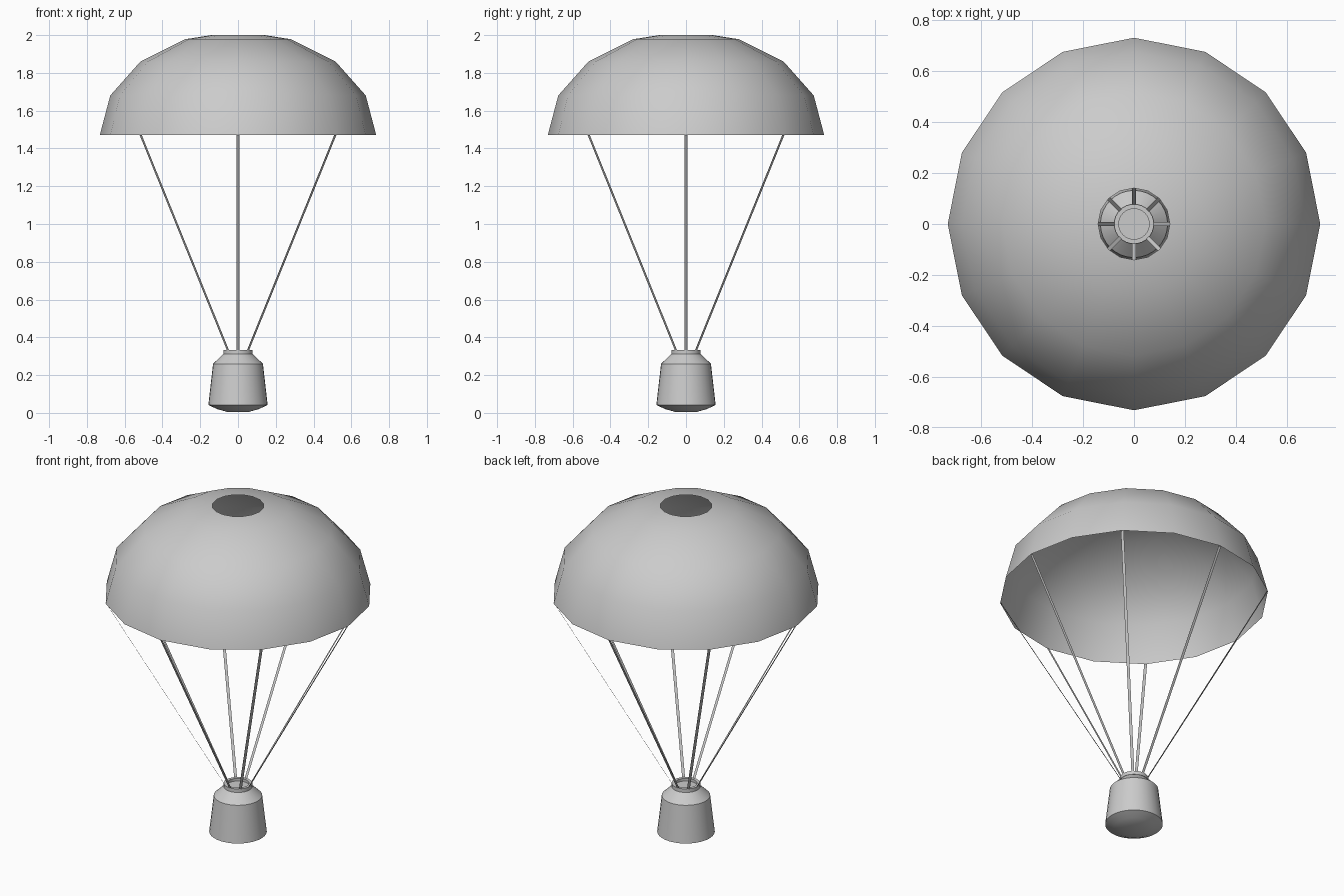
import bpy, bmesh
from math import sin, cos, pi, radians

if "Cube" in bpy.data.objects:
    bpy.data.objects.remove(bpy.data.objects["Cube"])


def finish(name, bm, angle=None, fix_normals=True):
    if fix_normals:
        bmesh.ops.recalc_face_normals(bm, faces=bm.faces[:])
    mesh = bpy.data.meshes.new(name)
    bm.to_mesh(mesh)
    bm.free()
    obj = bpy.data.objects.new(name, mesh)
    bpy.context.collection.objects.link(obj)
    if angle:
        bpy.ops.object.select_all(action='DESELECT')
        obj.select_set(True)
        bpy.context.view_layer.objects.active = obj
        bpy.ops.object.shade_smooth_by_angle(angle=radians(angle))
    return obj


def lathe(name, profile, sides, angle, closed=False, fix_normals=True):
    """Revolve (radius, z) points around the z axis."""
    bm = bmesh.new()
    verts = [bm.verts.new((r, 0, z)) for r, z in profile]
    pairs = list(zip(verts, verts[1:]))
    if closed:
        pairs.append((verts[-1], verts[0]))
    edges = [bm.edges.new(p) for p in pairs]
    bmesh.ops.spin(bm, geom=verts + edges, cent=(0, 0, 0), axis=(0, 0, 1),
                   angle=2 * pi, steps=sides, use_merge=False)
    bmesh.ops.remove_doubles(bm, verts=bm.verts[:], dist=0.0005)
    if not fix_normals:
        # open shell: make every face point away from the axis and upward
        bm.normal_update()
        for f in bm.faces:
            c = f.calc_center_median()
            if f.normal.x * c.x + f.normal.y * c.y + f.normal.z < 0:
                f.normal_flip()
    return finish(name, bm, angle, fix_normals)


# Canopy: open half dome with a vent hole at the crown
rim_r, rim_z, dome_h = 0.732, 1.47, 0.55
dome = [(rim_r * cos(i * pi / 8), rim_z + dome_h * sin(i * pi / 8)) for i in range(4)]
lathe("canopy", dome + [(0.141, 2.0)], 16, 50, fix_normals=False)

# Capsule body with shallow rounded heat shield
lathe("capsule", [(0, 0.004), (0.06, 0.006), (0.11, 0.02), (0.157, 0.042),
                  (0.132, 0.26), (0.072, 0.317), (0, 0.317)], 32, 30)

# Docking collar on top of the capsule
lathe("collar", [(0.078, 0.312), (0.078, 0.333), (0.06, 0.333), (0.06, 0.312)],
      32, 30, closed=True)

# Eight flat suspension straps
bm = bmesh.new()
half = 0.008
for i in range(8):
    a = i * pi / 4
    corners = []
    for r, z, w in ((0.074, 0.33, -half), (0.074, 0.33, half),
                    (0.728, rim_z, half), (0.728, rim_z, -half)):
        corners.append(bm.verts.new((r * cos(a) - w * sin(a), r * sin(a) + w * cos(a), z)))
    bm.faces.new(corners)
finish("straps", bm, fix_normals=False)
